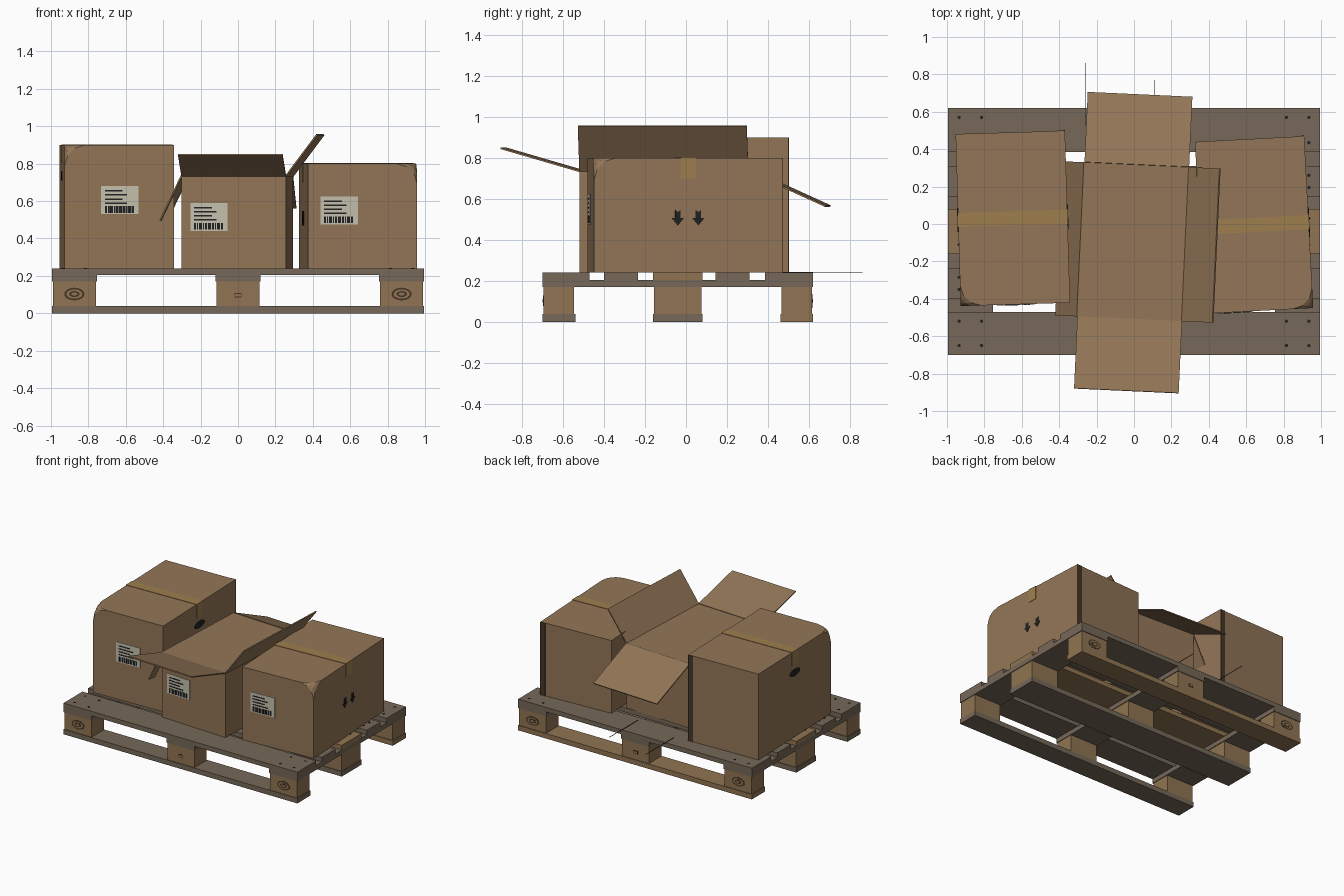
import bpy, bmesh, math
from mathutils import Matrix, Vector

cube = bpy.data.objects.get("Cube")
if cube:
    bpy.data.objects.remove(cube)


def material(name, rgb):
    m = bpy.data.materials.new(name)
    m.use_nodes = True
    m.diffuse_color = (*rgb, 1)
    m.node_tree.nodes["Principled BSDF"].inputs["Base Color"].default_value = (*rgb, 1)
    return m


CARD = material("cardboard", (0.29, 0.18, 0.095))
GREY = material("weathered wood", (0.18, 0.138, 0.098))
WOOD = material("brown wood", (0.28, 0.175, 0.085))
TAPE = material("packing tape", (0.34, 0.21, 0.075))
PAPER = material("label paper", (0.56, 0.53, 0.42))
INK = material("black ink", (0.015, 0.015, 0.015))
DARK = material("dark brown", (0.06, 0.037, 0.02))


def finish(name, bm, mat, frame):
    bm.transform(frame)
    bmesh.ops.recalc_face_normals(bm, faces=bm.faces)
    mesh = bpy.data.meshes.new(name)
    bm.to_mesh(mesh)
    bm.free()
    mesh.materials.append(mat)
    ob = bpy.data.objects.new(name, mesh)
    bpy.context.collection.objects.link(ob)
    return ob


def block(name, lo, hi, mat, frame=Matrix(), dent=None):
    """Cuboid between two corners; dent = sign of x of a crushed front top corner."""
    lo, hi = Vector(lo), Vector(hi)
    bm = bmesh.new()
    bmesh.ops.create_cube(bm, size=1)
    for v in bm.verts:
        v.co = (lo + hi) / 2 + v.co * (hi - lo)
    if dent:
        corner = [v for v in bm.verts if v.co.z > hi.z - 0.01
                  and v.co.y < lo.y + 0.01 and v.co.x * dent > 0]
        bmesh.ops.bevel(bm, geom=corner, offset=0.11, segments=3, profile=0.5,
                        affect='VERTICES')
    return finish(name, bm, mat, frame)


def plate(name, points, mat, frame, thick=0.004):
    """Thin flat shape, drawn in a plane and raised along its normal."""
    bm = bmesh.new()
    face = bm.faces.new([bm.verts.new((u, v, 0)) for u, v in points])
    ext = bmesh.ops.extrude_face_region(bm, geom=[face])
    top = [g for g in ext["geom"] if isinstance(g, bmesh.types.BMVert)]
    bmesh.ops.translate(bm, verts=top, vec=(0, 0, thick))
    return finish(name, bm, mat, frame)


def ellipse(a, b, n=20):
    return [(a * math.cos(i * math.tau / n), b * math.sin(i * math.tau / n)) for i in range(n)]


def rect(u0, v0, u1, v1):
    return [(u0, v0), (u1, v0), (u1, v1), (u0, v1)]


def wall(normal, origin):
    """Frame on an upright wall: u sideways, v up, third axis outward."""
    n, up = Vector(normal), Vector((0, 0, 1))
    return Matrix.Translation(origin) @ Matrix((up.cross(n), up, n)).transposed().to_4x4()


# Pallet: boards, blocks and cross stringers
END = 0.995
ROWS = {"front": (-0.70, -0.54), "middle": (-0.16, 0.08), "back": (0.46, 0.62)}
COLS = {"right": (-END, -0.755), "centre": (-0.12, 0.12), "left": (0.755, END)}
for row, (y0, y1) in ROWS.items():
    block(row + "_bottom_board", (-END, y0, 0), (END, y1, 0.038),
          WOOD if row == "back" else GREY)
    for col, (x0, x1) in COLS.items():
        block(f"{row}_{col}_block", (x0 + 0.005, y0 + 0.005, 0.038),
              (x1 - 0.005, y1 - 0.005, 0.17), WOOD)
for col, (x0, x1) in COLS.items():
    block(col + "_stringer", (x0, -0.70, 0.17), (x1, 0.62, 0.205), GREY)
SLATS = [(-0.70, -0.47), (-0.40, -0.235), (-0.16, 0.08), (0.145, 0.31), (0.385, 0.62)]
for i, (y0, y1) in enumerate(SLATS):
    block(f"top_slat_{i}", (-END, y0, 0.205), (END, y1, 0.24), WOOD if i == 2 else GREY)
    # Nail heads
    for x in (-0.935, -0.815, 0.815, 0.935):
        for y in (y0 + 0.05, y1 - 0.05):
            plate("nail_head", ellipse(0.009, 0.009, 8), INK,
                  Matrix.Translation((x, y, 0.24)), 0.002)

# Wood knots on the block ends
for s, y in ((-1, -0.695), (1, 0.615)):
    for x in (-0.875, 0.875):
        f = wall((0, s, 0), (x, y, 0.103))
        for k, (a, b) in enumerate(((0.054, 0.034), (0.043, 0.025), (0.028, 0.016), (0.016, 0.008))):
            plate(f"knot_ring_{k}", ellipse(a, b), WOOD if k % 2 else DARK, f, 0.001 + 0.001 * k)
    f = wall((0, s, 0), (0, y, 0.097))
    plate("block_stamp", rect(-0.02, -0.012, 0.02, 0.012), DARK, f, 0.002)
    plate("block_stamp_centre", rect(-0.015, -0.007, 0.015, 0.007), WOOD, f, 0.003)

# Loose straps behind the boxes
for x, y0, y1 in ((-0.26, 0.52, 0.86), (0.11, 0.43, 0.77)):
    block("loose_strap", (x - 0.0015, y0, 0.24), (x + 0.0015, y1, 0.243), INK)


def label(frame, d, x, z):
    """Shipping label with printed lines and a barcode."""
    f = frame @ wall((0, -1, 0), (x, -d / 2, z))
    plate("label", rect(-0.1, -0.075, 0.1, 0.075), PAPER, f, 0.003)
    for i, w in enumerate((0.095, 0.12, 0.095, 0.12)):
        v = 0.05 - i * 0.022
        plate("label_line", rect(-0.08, v - 0.004, -0.08 + w, v + 0.004), INK, f, 0.005)
    u = -0.08
    for w in (2, 1, 3, 1, 2, 3, 2, 1, 3, 2):
        plate("barcode_bar", rect(u, -0.068, u + w * 0.0055, -0.032), INK, f, 0.005)
        u += w * 0.0055 + 0.005


def box_frame(x, y, degrees):
    return Matrix.Translation((x, y, 0)) @ Matrix.Rotation(math.radians(degrees), 4, 'Z')


ARROW = [(0, -0.04), (0.03, -0.004), (0.013, -0.004), (0.013, 0.036),
         (0, 0.026), (-0.013, 0.036), (-0.013, -0.004), (-0.03, -0.004)]


def closed_box(name, frame, top, dent, tape_y, marks):
    w, d = 0.585, 0.92
    block(name, (-w / 2, -d / 2, 0.24), (w / 2, d / 2, top), CARD, frame, dent)
    block(name + "_seam", (w / 2 - 0.04, d / 2, 0.24), (w / 2, d / 2 + 0.003, top), DARK, frame)
    block(name + "_tape", (-w / 2, tape_y - 0.038, top), (w / 2, tape_y + 0.038, top + 0.003),
          TAPE, frame)
    for s in (-1, 1):
        f = frame @ wall((s, 0, 0), (s * w / 2, tape_y, top))
        plate(name + "_tape_end", rect(-0.038, -0.1, 0.038, 0.003), TAPE, f, 0.003)
        f = frame @ wall((s, 0, 0), (s * w / 2, tape_y, 0))
        if marks == "handle":
            plate("handle_hole", ellipse(0.065, 0.026),
                  INK, f @ Matrix.Translation((0, top - 0.165, 0)))
        else:
            for u in (-0.05, 0.05):
                plate("arrow_mark", ARROW, INK, f @ Matrix.Translation((u, 0.51, 0)))


# Closed boxes on either side
tall = box_frame(-0.648, 0.03, 1.7)
closed_box("tall_box", tall, 0.90, -1, 0.0, "handle")
label(tall, 0.92, 0.002, 0.605)
short = box_frame(0.642, -0.005, 3.0)
closed_box("short_box", short, 0.80, 1, 0.0, "arrows")
label(short, 0.92, -0.126, 0.55)

# Middle box with four spread flaps
mid = box_frame(-0.004, -0.095, -2.65)
W, D, H = 0.56, 0.825, 0.735
block("open_box", (-W / 2, -D / 2, 0.24), (W / 2, D / 2, H), CARD, mid)
label(mid, D, -0.132, 0.515)


def flap(name, a, b, reach):
    bm = bmesh.new()
    a, b, reach = Vector(a), Vector(b), Vector(reach)
    bm.faces.new([bm.verts.new(p) for p in (a, b, b + reach, a + reach)])
    ob = finish(name, bm, CARD, mid)
    mod = ob.modifiers.new("thickness", 'SOLIDIFY')
    mod.thickness, mod.offset = 0.008, 0


x, y = W / 2, D / 2
flap("front_flap", (-x, -y, H), (x, -y, H), (0, -0.385, 0.112))
flap("back_flap", (-x, y, H), (x, y, H), (0, 0.375, -0.17))
flap("left_flap", (x, -y, H), (x, y, H), (0.165, 0, 0.22))
flap("right_flap", (-x, -y, H), (-x, y, H), (-0.115, 0, -0.24))
